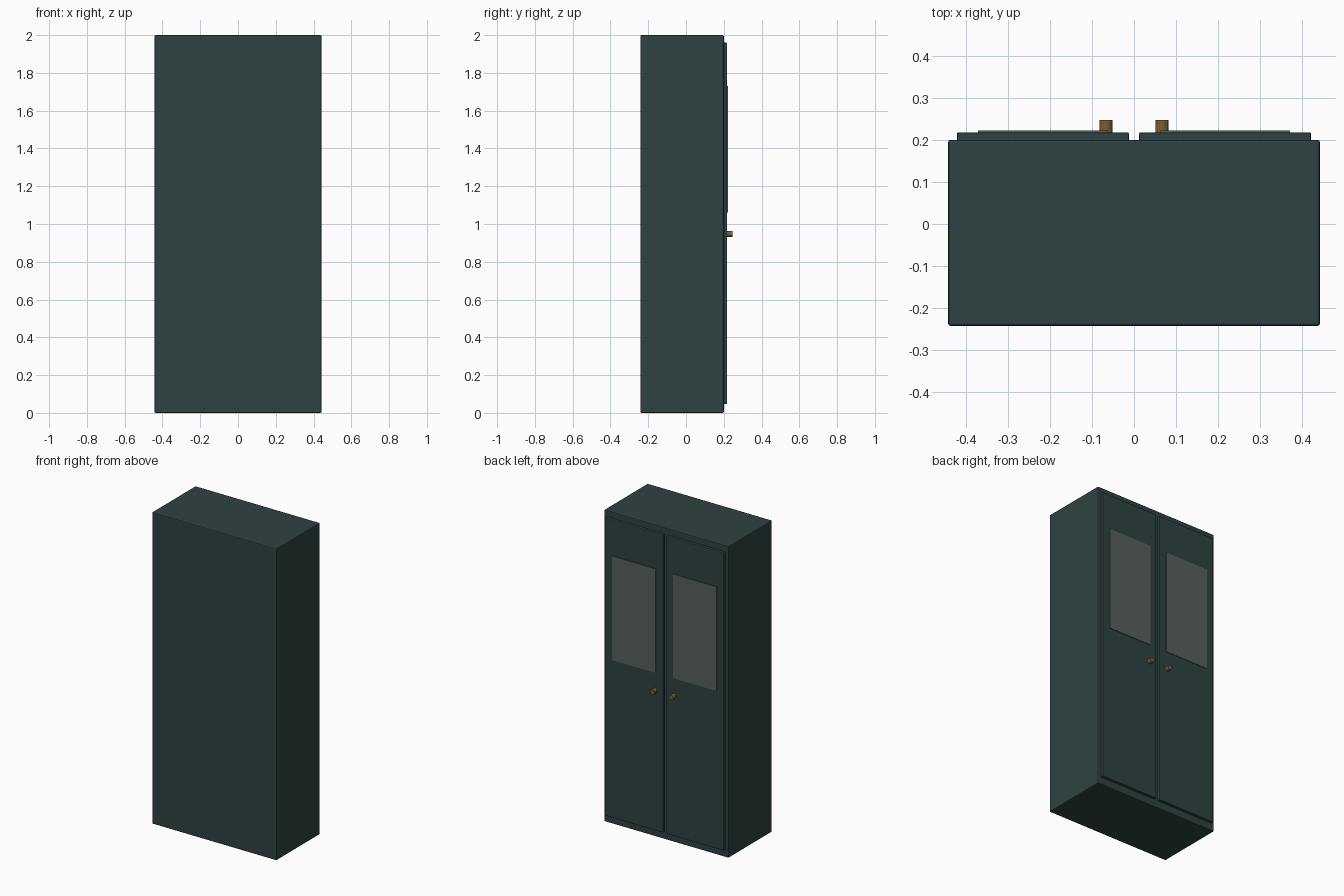
import bpy, math

if "Cube" in bpy.data.objects:
    bpy.data.objects.remove(bpy.data.objects["Cube"])


def material(name, rgb):
    m = bpy.data.materials.new(name)
    m.diffuse_color = (*rgb, 1)
    m.use_nodes = True
    m.node_tree.nodes["Principled BSDF"].inputs["Base Color"].default_value = m.diffuse_color
    return m


GREEN = material("dark green paint", (0.028, 0.055, 0.054))
GLASS = material("grey glass", (0.09, 0.115, 0.113))
BRASS = material("aged brass", (0.20, 0.115, 0.03))


def box(name, lo, hi, mat, bevel=0.0):
    bpy.ops.mesh.primitive_cube_add(size=1, location=[(a + b) / 2 for a, b in zip(lo, hi)])
    o = bpy.context.object
    o.name = name
    o.scale = [b - a for a, b in zip(lo, hi)]
    bpy.ops.object.transform_apply(location=False, rotation=False, scale=True)
    o.data.materials.append(mat)
    if bevel:
        b = o.modifiers.new("soft_edges", "BEVEL")
        b.width = bevel
        b.segments = 2
    return o


# Cabinet carcass
box("cabinet_body", (-0.442, -0.242, 0), (0.442, 0.2, 2), GREEN, 0.006)

for side, s in (("left", -1), ("right", 1)):
    def part(name, x0, x1, y0, y1, z0, z1, mat, bevel=0.0):
        xs = sorted((s * x0, s * x1))
        box(f"{side}_{name}", (xs[0], y0, z0), (xs[1], y1, z1), mat, bevel)

    # Door slab and glazed upper panel
    part("door", 0.012, 0.421, 0.195, 0.218, 0.048, 1.96, GREEN, 0.004)
    part("door_glass", 0.062, 0.371, 0.214, 0.222, 1.062, 1.73, GLASS)

    # Round door knob
    bpy.ops.mesh.primitive_cylinder_add(
        vertices=16, radius=0.0155, depth=0.031,
        location=(s * 0.067, 0.2315, 0.948), rotation=(math.pi / 2, 0, 0))
    knob = bpy.context.object
    knob.name = f"{side}_knob"
    knob.data.materials.append(BRASS)
